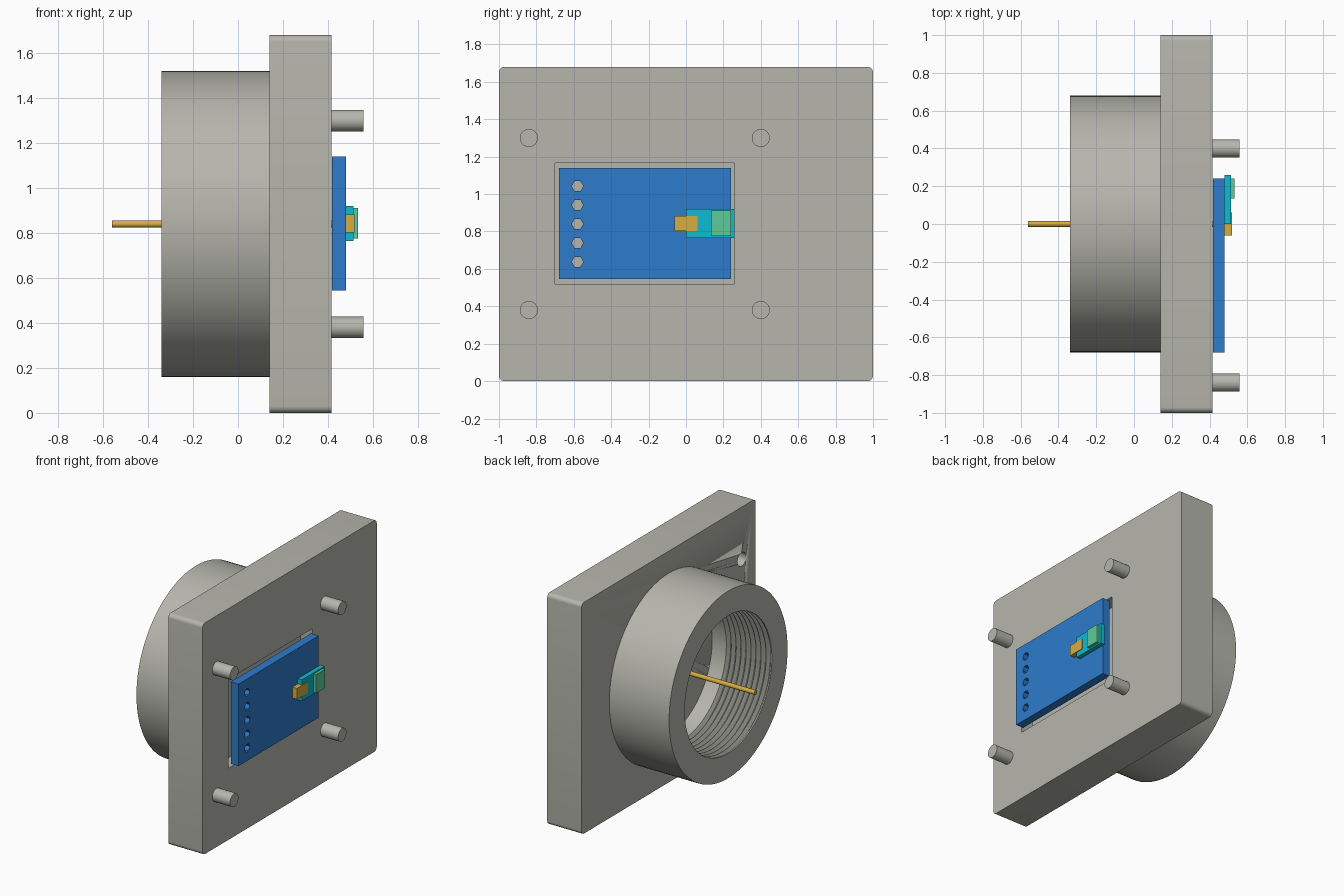
import bpy, bmesh, math
from mathutils import Matrix, Vector

if "Cube" in bpy.data.objects:
    bpy.data.objects.remove(bpy.data.objects["Cube"], do_unlink=True)

MID = 0.84  # height of the bore axis


def material(name, rgb):
    m = bpy.data.materials.new(name)
    m.use_nodes = True
    m.diffuse_color = (*rgb, 1)
    m.node_tree.nodes["Principled BSDF"].inputs["Base Color"].default_value = (*rgb, 1)
    return m


grey = material("warm grey", (0.47, 0.47, 0.42))
blue = material("board blue", (0.027, 0.2, 0.6))
cyan = material("cyan", (0.004, 0.5, 0.65))
green = material("mint green", (0.11, 0.6, 0.32))
gold = material("gold", (0.68, 0.42, 0.05))


def finish(name, bm, mat, smooth=False):
    bmesh.ops.recalc_face_normals(bm, faces=bm.faces)
    me = bpy.data.meshes.new(name)
    bm.to_mesh(me)
    bm.free()
    ob = bpy.data.objects.new(name, me)
    bpy.context.collection.objects.link(ob)
    me.materials.append(mat)
    if smooth:
        select(ob)
        bpy.ops.object.shade_smooth_by_angle(angle=math.radians(30))
    return ob


def select(ob):
    bpy.ops.object.select_all(action='DESELECT')
    ob.select_set(True)
    bpy.context.view_layer.objects.active = ob


def box(name, xs, ys, zs, mat, corner=0):
    """Box from ranges, with optional rounding of the edges that run along x."""
    bm = bmesh.new()
    bmesh.ops.create_cube(bm, size=1)
    for v in bm.verts:
        v.co = Vector([r[0] + (c + 0.5) * (r[1] - r[0]) for c, r in zip(v.co, (xs, ys, zs))])
    if corner:
        edges = [e for e in bm.edges if abs(e.verts[0].co.x - e.verts[1].co.x) > 1e-4]
        bmesh.ops.bevel(bm, geom=edges, offset=corner, segments=6, profile=0.5, affect='EDGES')
    return finish(name, bm, mat, corner > 0)


def rod(name, xs, y, z, r, mat, sides=32):
    """Cylinder lying along x."""
    bm = bmesh.new()
    place = Matrix.Translation((sum(xs) / 2, y, z)) @ Matrix.Rotation(math.pi / 2, 4, 'Y')
    bmesh.ops.create_cone(bm, cap_ends=True, segments=sides, radius1=r, radius2=r,
                          depth=xs[1] - xs[0], matrix=place)
    return finish(name, bm, mat, sides > 8)


def cut(ob, cutters):
    for c in cutters:
        c.hide_render = True
        mod = ob.modifiers.new("cut", 'BOOLEAN')
        mod.operation = 'DIFFERENCE'
        mod.solver = 'EXACT'
        mod.object = c
        select(ob)
        bpy.ops.object.modifier_apply(modifier=mod.name)
        bpy.data.objects.remove(c, do_unlink=True)


# Square mounting plate with a shallow pocket and blind peg holes
plate = box("mounting_plate", (0.14, 0.415), (-1, 1), (0, 1.68), grey, corner=0.03)
pocket = box("pocket_cutter", (0.32, 0.5), (-0.7, 0.26), (0.52, 1.165), grey)
holes = [rod("hole_cutter", (0.1, 0.28), -0.84, z, 0.049, grey) for z in (0.38, 1.30)]
cut(plate, [pocket] + holes)

# Threaded collar: closed profile of (x, radius) turned about the x axis
profile = [(0.145, 0.5), (0.145, 0.68), (-0.34, 0.68), (-0.34, 0.5)]
turns, start, pitch = 9, -0.33, 0.04
for i in range(turns):
    x = start + i * pitch
    profile += [(x, 0.5), (x + 0.015, 0.53), (x + 0.022, 0.53), (x + 0.036, 0.5)]
bm = bmesh.new()
steps = 96
rings = []
for s in range(steps):
    a = 2 * math.pi * s / steps
    rings.append([bm.verts.new((x, r * math.cos(a), MID + r * math.sin(a))) for x, r in profile])
n = len(profile)
for s in range(steps):
    p, q = rings[s], rings[(s + 1) % steps]
    for k in range(n):
        j = (k + 1) % n
        bm.faces.new((p[k], p[j], q[j], q[k]))
finish("threaded_collar", bm, grey, True)

# Mounting pegs
for y in (-0.84, 0.40):
    for z in (0.38, 1.30):
        rod("mounting_peg", (0.27, 0.558), y, z, 0.048, grey)

# Probe through the middle of the bore
rod("probe", (-0.56, 0.42), 0, MID, 0.016, gold, 24)

# Circuit board with a row of hexagonal holes
board = box("circuit_board", (0.418, 0.48), (-0.68, 0.24), (0.545, 1.14), blue)
cut(board, [rod("pin_hole_cutter", (0.38, 0.52), -0.58, MID + 0.101 * i, 0.031, grey, 6)
            for i in range(-2, 3)])

# Connector parts on the board
box("connector_base", (0.48, 0.513), (0, 0.26), (0.765, 0.92), cyan)
box("connector_cap", (0.51, 0.533), (0.135, 0.24), (0.776, 0.911), green)
box("contact_block", (0.48, 0.518), (-0.062, 0.062), (0.803, 0.883), gold)
